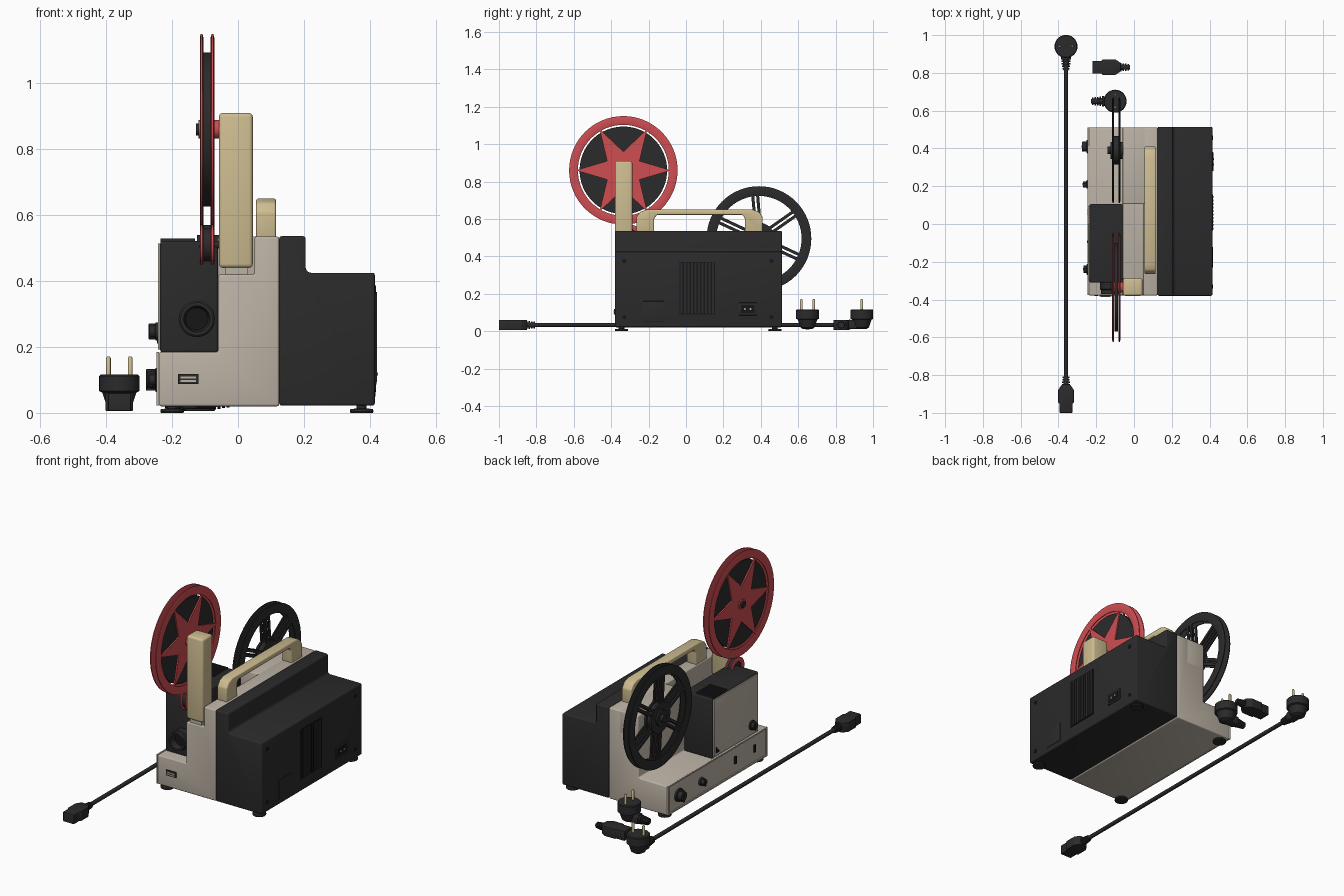
import bpy, bmesh
from math import pi, cos, sin, radians
from mathutils import Matrix

old = bpy.data.objects.get("Cube")
if old:
    bpy.data.objects.remove(old, do_unlink=True)


def material(name, rgb):
    m = bpy.data.materials.new(name)
    m.use_nodes = True
    m.diffuse_color = (*rgb, 1)
    bsdf = next(n for n in m.node_tree.nodes if n.type == 'BSDF_PRINCIPLED')
    bsdf.inputs["Base Color"].default_value = (*rgb, 1)
    return m


BLACK = material("charcoal_plastic", (0.024, 0.024, 0.024))
DARK = material("deep_black", (0.008, 0.008, 0.008))
CREAM = material("warm_grey", (0.50, 0.445, 0.375))
BEIGE = material("beige_plastic", (0.62, 0.51, 0.285))
RED = material("red_plastic", (0.62, 0.075, 0.085))


def place(axis, u, v, t):
    return {'x': (t, u, v), 'y': (u, t, v), 'z': (u, v, t)}[axis]


def finish(name, bm, mat, bevel=0.0, matrix=None):
    bmesh.ops.recalc_face_normals(bm, faces=bm.faces)
    if bevel:
        sharp = [e for e in bm.edges if e.calc_face_angle(0) > radians(30)]
        bmesh.ops.bevel(bm, geom=sharp, offset=bevel, segments=3, profile=0.5, affect='EDGES')
    me = bpy.data.meshes.new(name)
    bm.to_mesh(me)
    bm.free()
    me.materials.append(mat)
    me.shade_smooth()
    me.set_sharp_from_angle(angle=radians(35))
    ob = bpy.data.objects.new(name, me)
    bpy.context.collection.objects.link(ob)
    if matrix:
        ob.matrix_world = matrix
    return ob


def prism(name, axis, pts, a, b, mat, bevel=0.0, matrix=None):
    """Extrude an outline along an axis from a to b."""
    bm = bmesh.new()
    ends = [[bm.verts.new(place(axis, u, v, t)) for u, v in pts] for t in (a, b)]
    for loop in ends:
        bm.faces.new(loop)
    for i in range(len(pts)):
        j = (i + 1) % len(pts)
        bm.faces.new((ends[0][i], ends[0][j], ends[1][j], ends[1][i]))
    return finish(name, bm, mat, bevel, matrix)


def box(name, x, y, z, mat, bevel=0.0, matrix=None):
    pts = [(x[0], y[0]), (x[1], y[0]), (x[1], y[1]), (x[0], y[1])]
    return prism(name, 'z', pts, z[0], z[1], mat, bevel, matrix)


def lathe(name, axis, centre, profile, mat, ring=False, n=32, matrix=None):
    """Revolve (radius, position) points; ring=True closes the profile."""
    bm = bmesh.new()
    rows = [[bm.verts.new(place(axis, centre[0] + r * cos(2 * pi * i / n),
                                centre[1] + r * sin(2 * pi * i / n), t))
             for i in range(n)] for r, t in profile]
    pairs = list(zip(rows, rows[1:]))
    if ring:
        pairs.append((rows[-1], rows[0]))
    else:
        bm.faces.new(rows[0])
        bm.faces.new(rows[-1])
    for p, q in pairs:
        for i in range(n):
            j = (i + 1) % n
            bm.faces.new((p[i], p[j], q[j], q[i]))
    return finish(name, bm, mat, 0, matrix)


def cyl(name, axis, centre, r, a, b, mat, n=32, matrix=None):
    return lathe(name, axis, centre, [(r, a), (r, b)], mat, n=n, matrix=matrix)


# Main body: grey chassis and stepped black case
prism("chassis", 'y', [(-.24, .02), (.125, .02), (.125, .535), (.05, .535), (.05, .42),
                       (-.06, .42), (-.06, .185), (-.24, .185)], -.378, .512, CREAM, .007)
box("chassis_rear_block", (-.06, .06), (.105, .512), (.38, .535), CREAM, .006)
prism("side_case", 'y', [(.125, .022), (.415, .022), (.415, .425), (.215, .425),
                         (.205, .435), (.205, .536), (.125, .536)], -.38, .514, BLACK, .007)

# Raised rim around the control panel
for i, z in enumerate((.022, .177)):
    box(f"panel_rim_long_{i}", (-.247, -.239), (-.376, .51), (z, z + .008), CREAM)
for i, y in enumerate((-.376, .502)):
    box(f"panel_rim_end_{i}", (-.247, -.239), (y, y + .008), (.022, .185), CREAM)

# Feet
for x in (-.2, .375):
    for y in (-.345, .475):
        lathe("foot", 'z', (x, y), [(.034, 0), (.036, .004), (.034, .012), (.015, .013), (.015, .03)], BLACK)

# Side case details: grille, socket, cover and screws
box("grille_recess", (.41, .417), (-.035, .155), (.09, .37), DARK)
for i in range(10):
    y = -.03 + i * .0187
    box("grille_slat", (.415, .421), (y, y + .011), (.094, .366), BLACK)
box("socket_frame", (.41, .42), (.28, .38), (.085, .152), BLACK, .003)
box("socket_opening", (.415, .422), (.295, .365), (.097, .14), DARK)
for y in (.315, .345):
    cyl("socket_pin", 'x', (y, .118), .005, .416, .424, BEIGE, 10)
box("service_cover", (.41, .417), (-.23, -.12), (.05, .16), BLACK, .001)
for y in (-.33, .457):
    for z in (.075, .375):
        cyl("case_screw", 'x', (y, z), .011, .41, .418, DARK, 16)

# Lamp housing with grey cover, cooling ribs and lens
box("lamp_housing", (-.236, -.06), (-.31, .105), (.183, .522), BLACK, .008)
box("housing_cover", (-.243, -.234), (-.298, .094), (.192, .514), CREAM, .002)
for i in range(8):
    y = -.03 + i * .0165
    box("cooling_rib", (-.235, -.13), (y, y + .009), (.515, .529), BLACK)
lathe("lens_barrel", 'y', (-.125, .285), [(.055, -.30), (.055, -.345), (.05, -.35), (.05, -.37),
      (.04, -.37), (.034, -.34), (.034, -.30)], BLACK, ring=True)
cyl("lens_glass", 'y', (-.125, .285), .035, -.335, -.31, DARK)
box("front_slot", (-.182, -.12), (-.384, -.376), (.088, .118), BLACK)
for z in (.094, .105):
    box("front_slot_bar", (-.175, -.127), (-.387, -.38), (z, z + .006), CREAM)
prism("cover_mark", 'x', [(.045, .21), (.08, .21), (.08, .245)], -.246, -.24, DARK)


# Control knobs on the panel side
def knob(name, y, z, r, depth):
    lathe(name, 'x', (y, z), [(r, -.235), (r, -.25), (r * .75, -.252), (r * .7, -.24 - depth)], BLACK, n=24)
    box(name + "_grip", (-.243 - depth, -.245), (y - .006, y + .006), (z - r * .9, z + r * .9), BLACK, .002)


knob("speed_knob", .41, .1, .036, .036)
knob("mode_knob", .21, .1, .022, .03)
knob("focus_knob", -.24, .247, .027, .028)
for y in (-.1, -.27):
    box("panel_switch", (-.25, -.238), (y, y + .012), (.085, .125), DARK)

# Reel arm and carrying handle
box("reel_arm", (-.058, .045), (-.38, -.287), (.44, .91), BEIGE, .012)
box("arm_mount", (-.04, .03), (-.37, -.297), (.41, .45), CREAM)
prism("carry_handle", 'x', [(-.265, .53), (-.265, .61), (-.245, .638), (-.21, .65), (.355, .65),
      (.39, .638), (.41, .61), (.41, .53), (.315, .53), (.315, .605), (.3, .622),
      (-.155, .622), (-.17, .605), (-.17, .53)], .055, .115, BEIGE, .006)

# Reels: paired flanges with rims and spokes
FLANGES = ((-.116, -.105), (-.083, -.072))


def rim(name, c, ro, ri, a, b, mat):
    m = (ro - ri) * .25
    lathe(name, 'x', c, [(ri, a + .003), (ri + m, a), (ro - m, a), (ro, a + .003),
                         (ro, b - .003), (ro - m, b), (ri + m, b), (ri, b - .003)], mat, ring=True, n=64)


full = (-.335, .86)
star = [(full[0] + r * cos(i * pi / 6), full[1] + r * sin(i * pi / 6))
        for i in range(12) for r in [.255 if i % 2 == 0 else .1]]
for a, b in FLANGES:
    rim("red_reel_rim", full, .29, .243, a, b, RED)
    prism("red_reel_star", 'x', star, a + .002, b - .002, RED)
cyl("wound_film", 'x', full, .234, -.104, -.084, BLACK, 64)
cyl("red_reel_hub", 'x', full, .028, -.12, -.056, RED)
cyl("red_reel_spindle", 'x', full, .018, -.128, -.05, BLACK)

empty = (.39, .495)
for a, b in FLANGES:
    rim("black_reel_rim", empty, .28, .228, a, b, BLACK)
    cyl("black_reel_disc", 'x', empty, .085, a, b, BLACK)
    for k in range(6):
        ang = radians(35 + 60 * k)
        for s in (-.013, .013):
            pts = [(r, s + w) for r, w in ((.07, -.008), (.24, -.008), (.24, .008), (.07, .008))]
            pts = [(empty[0] + u * cos(ang) - v * sin(ang), empty[1] + u * sin(ang) + v * cos(ang)) for u, v in pts]
            prism("black_reel_spoke", 'x', pts, a + .002, b - .002, BLACK)
cyl("black_reel_core", 'x', empty, .075, -.11, -.08, BLACK)
cyl("black_reel_hub", 'x', empty, .045, -.125, -.055, BLACK)
cyl("black_reel_spindle", 'x', empty, .02, -.14, -.05, BLACK)

# Film guide roller above the housing front
guide = (-.3, .51)
for a, b in FLANGES:
    rim("film_guide_ring", guide, .06, .035, a, b, RED)
cyl("film_guide_roller", 'x', guide, .05, -.104, -.084, BLACK)
cyl("film_guide_axle", 'x', guide, .012, -.12, -.05, BLACK, 16)


# Power leads: round plugs, appliance connectors and the cord
def at(x, y, turn):
    return Matrix.Translation((x, y, 0)) @ Matrix.Rotation(radians(turn), 4, 'Z')


def ribbed_neck(name, start, step, count, r, z, m):
    profile = []
    for i in range(count):
        t, k = start + step * i, r * (1 - .07 * i)
        profile += [(k, t), (k, t + step * .6), (k * .65, t + step * .6), (k * .65, t + step)]
    lathe(name, 'y', (0, z), profile, BLACK, n=16, matrix=m)


def plug(x, y, turn):
    m = at(x, y, turn)
    lathe("plug_body", 'z', (0, 0), [(.026, .012), (.038, .02), (.052, .062), (.061, .066), (.061, .112),
                                     (.057, .116)], BLACK, matrix=m)
    box("plug_elbow", (-.026, .026), (-.07, .0), (.012, .06), BLACK, .008, m)
    ribbed_neck("plug_strain_relief", -.06, -.0135, 5, .027, .035, m)
    for s in (-.033, .033):
        lathe("plug_pin", 'z', (s, 0), [(.007, .11), (.007, .166), (.004, .171)], BEIGE, n=12, matrix=m)


def connector(x, y, turn):
    m = at(x, y, turn)
    prism("connector_body", 'z', [(-.034, -.1), (.034, -.1), (.034, -.05), (.042, -.046), (.042, .02),
          (.022, .05), (-.022, .05), (-.042, .02), (-.042, -.046), (-.034, -.05)], .006, .06, BLACK, .003, m)
    ribbed_neck("connector_strain_relief", .045, .0135, 4, .022, .033, m)


plug(-.36, .94, 0)
plug(-.1, .65, -90)
connector(-.36, -.9, 0)
connector(-.12, .83, -90)
cyl("power_cord", 'y', (-.36, .034), .011, -.81, .85, BLACK, 16)
